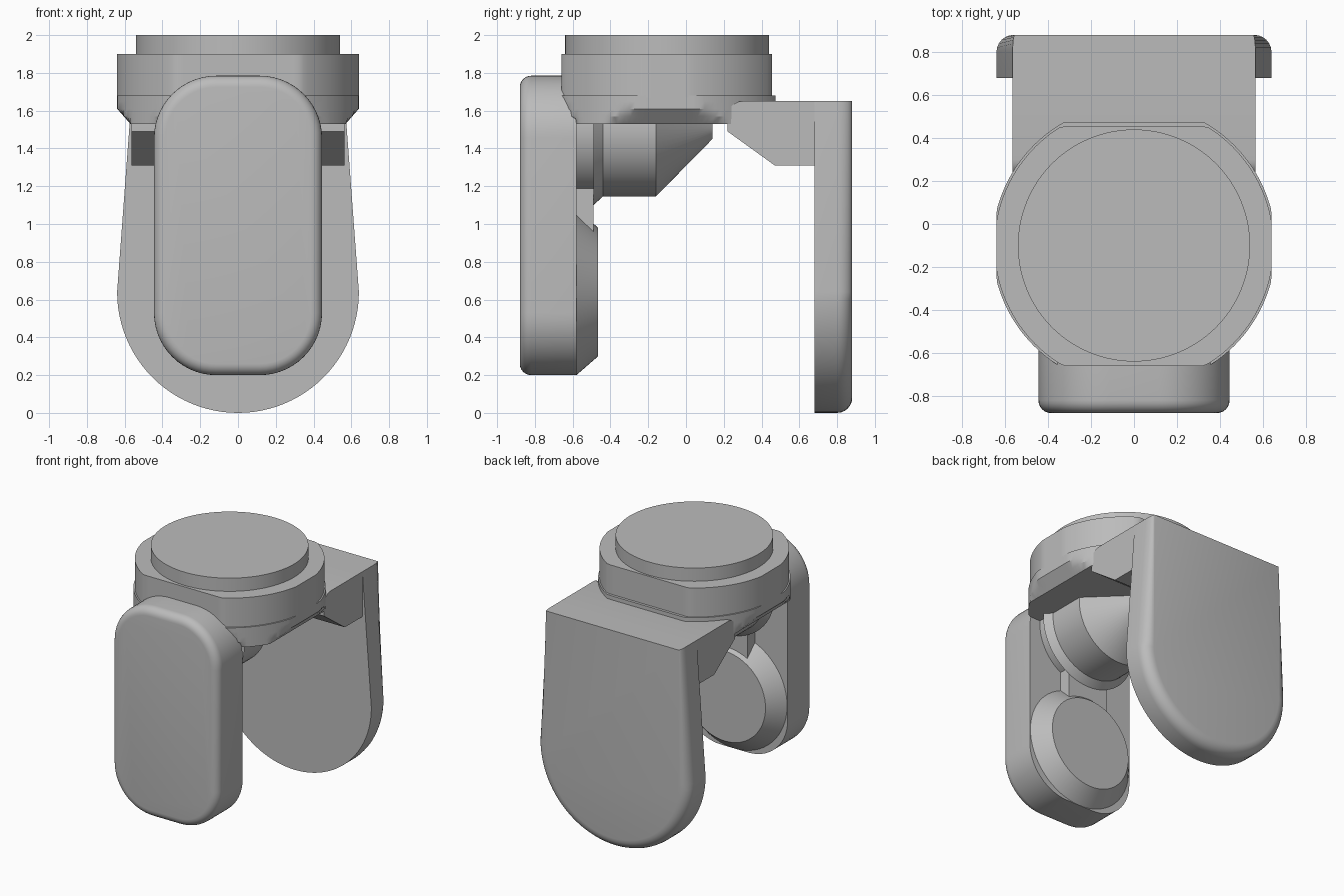
import bpy
import bmesh
from math import sin, cos, pi, radians

cube = bpy.data.objects.get("Cube")
if cube:
    bpy.data.objects.remove(cube, do_unlink=True)

grey = bpy.data.materials.new("plain grey")
grey.use_nodes = True
grey.diffuse_color = (0.5, 0.5, 0.5, 1)
grey.node_tree.nodes["Principled BSDF"].inputs["Base Color"].default_value = (0.5, 0.5, 0.5, 1)

CENTRE_Y = -0.1   # axis of the mounting head
HINGE_Z = 1.5     # axis of the hinge barrel
PAD_Z = 0.64      # centre of the round pads


def loft(name, rings):
    """Skin a stack of equal-length rings and cap both ends."""
    bm = bmesh.new()
    rows = [[bm.verts.new(p) for p in ring] for ring in rings]
    n = len(rows[0])
    for a, b in zip(rows, rows[1:]):
        for i in range(n):
            j = (i + 1) % n
            bm.faces.new((a[i], a[j], b[j], b[i]))
    bm.faces.new(rows[0])
    bm.faces.new(rows[-1])
    bmesh.ops.recalc_face_normals(bm, faces=bm.faces)
    mesh = bpy.data.meshes.new(name)
    bm.to_mesh(mesh)
    bm.free()
    mesh.materials.append(grey)
    obj = bpy.data.objects.new(name, mesh)
    bpy.context.collection.objects.link(obj)
    bpy.ops.object.select_all(action="DESELECT")
    obj.select_set(True)
    bpy.context.view_layer.objects.active = obj
    bpy.ops.object.shade_smooth_by_angle(angle=radians(30))
    return obj


def clipped_circle(z, r, side, front, back, n=144):
    """Horizontal circle with flats cut on its sides, front and back."""
    ring = []
    for i in range(n):
        c, s = cos(2 * pi * i / n), sin(2 * pi * i / n)
        reach = (back if s > 0 else front) / max(abs(s), 1e-6)
        d = min(r, side / max(abs(c), 1e-6), reach)
        ring.append((d * c, CENTRE_Y + d * s, z))
    return ring


def turned(name, z, profile, n=64):
    """Solid of revolution along y from (y, radius) pairs."""
    return loft(name, [[(r * cos(2 * pi * i / n), y, z + r * sin(2 * pi * i / n))
                        for i in range(n)] for y, r in profile])


def rounded_rect(y, inset, half_w=0.445, z0=0.2, z1=1.785, radius=0.33, steps=14):
    """Upright rounded rectangle facing y."""
    r = radius - inset
    cx = half_w - radius
    corners = [(cx, z1 - radius), (-cx, z1 - radius), (-cx, z0 + radius), (cx, z0 + radius)]
    return [(x + r * cos(a), y, z + r * sin(a))
            for k, (x, z) in enumerate(corners)
            for a in [(k + i / steps) * pi / 2 for i in range(steps + 1)]]


def tongue(y, r, top_w, steps=48):
    """Upright plate outline: half-round foot, square top."""
    arc = [(r * cos(a), y, PAD_Z + r * sin(a))
           for a in [-pi * i / steps for i in range(steps + 1)]]
    return arc + [(-top_w, y, 1.65), (top_w, y, 1.65)]


quarter = [i / 6 * pi / 2 for i in range(7)]

# Mounting head: top disc, upper collar and chamfered lower body
loft("top_disc", [clipped_circle(z, 0.54, 1, 1, 1) for z in (1.88, 2.0)])
loft("upper_collar", [clipped_circle(z, 0.65, 0.64, 0.56, 0.555) for z in (1.67, 1.9)])
loft("lower_body", [
    clipped_circle(1.53, 0.66, 0.57, 0.48, 0.575),
    clipped_circle(1.57, 0.66, 0.605, 0.515, 0.575),
    clipped_circle(1.61, 0.66, 0.64, 0.54, 0.575),
    clipped_circle(1.65, 0.66, 0.64, 0.556, 0.575),
    clipped_circle(1.68, 0.66, 0.64, 0.56, 0.575),
])

# Front pad with softened outer rim
loft("front_pad", [rounded_rect(-0.88 + 0.06 * (1 - sin(a)), 0.06 * (1 - cos(a)))
                   for a in reversed(quarter)] + [rounded_rect(-0.58, 0)])

# Round boss and rib on the inner side of the front pad
turned("pad_boss", PAD_Z, [(-0.6, 0.44), (-0.58, 0.44), (-0.465, 0.34)])
loft("pad_rib", [[(x, y, z) for x, y in
                  ((-0.17, -0.6), (0.17, -0.6), (0.17, -0.49), (-0.17, -0.49))]
                 for z in (0.8, 1.3)])

# Hinge barrel with flange and conical end
turned("hinge_barrel", HINGE_Z, [(-0.6, 0.355), (-0.16, 0.355), (0.14, 0.05)])
turned("hinge_flange", HINGE_Z, [(-0.49, 0.4), (-0.44, 0.355)])

# Bracket joining the head to the back plate
side = [(0.7, 1.31), (0.47, 1.31), (0.22, 1.49)]
side += [(0.30 - 0.08 * cos(a), 1.57 + 0.08 * sin(a)) for a in quarter]
side += [(0.7, 1.65)]
loft("back_bracket", [[(x, y, z) for y, z in side] for x in (-0.565, 0.565)])

# Back plate with a rounded foot rim
loft("back_plate", [tongue(0.68, 0.64, 0.565)] +
     [tongue(0.80 + 0.08 * sin(a), 0.56 + 0.08 * cos(a), 0.555 + 0.01 * cos(a))
      for a in quarter])
